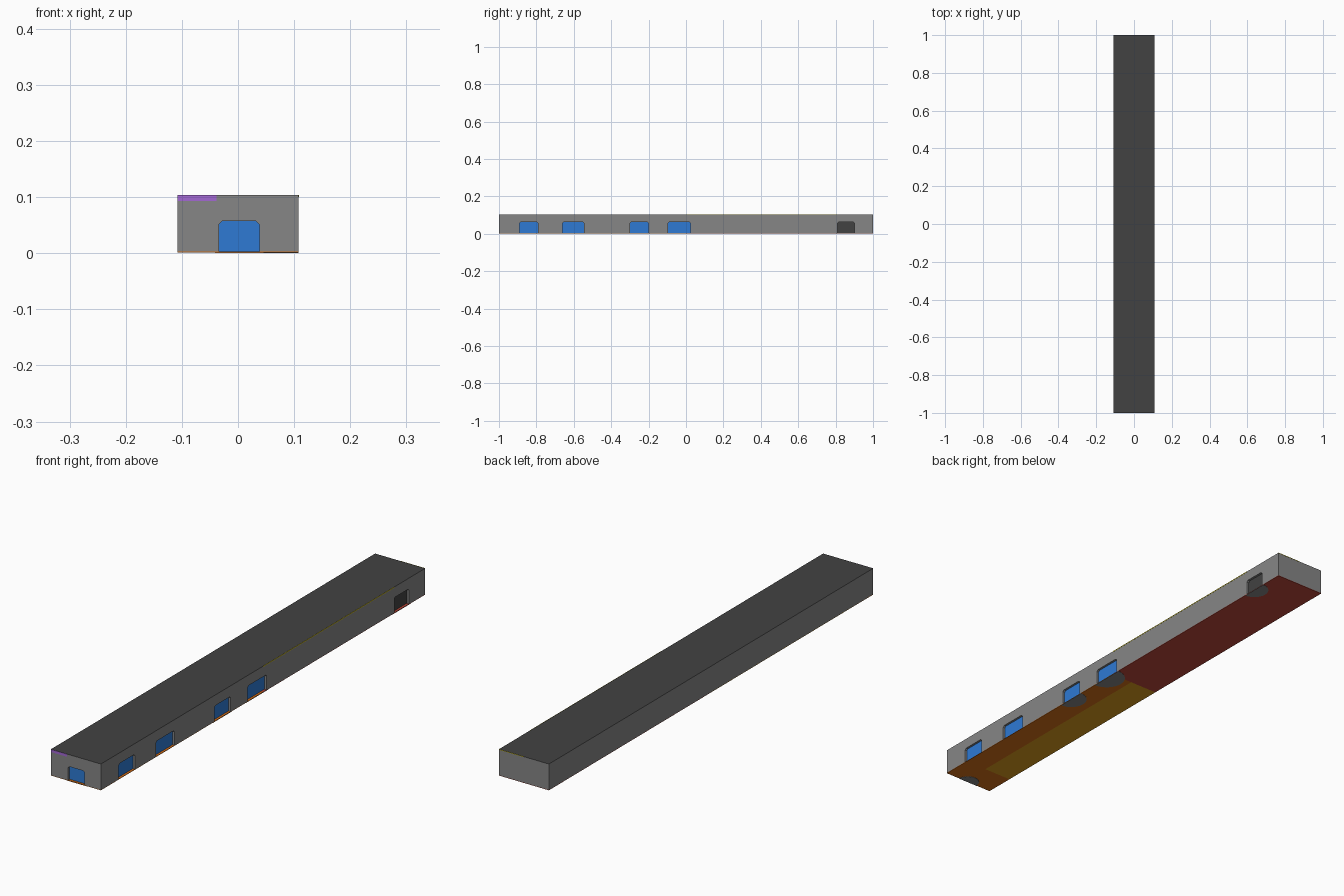
import bpy, bmesh, math
from mathutils import Matrix

if "Cube" in bpy.data.objects:
    bpy.data.objects.remove(bpy.data.objects["Cube"])

W, L, H, D = 0.108, 1.0, 0.1035, 0.012   # half width, half length, height, doorway depth
FLOOR = 0.003


def mat(name, r, g, b):
    def lin(c):
        c /= 255
        return c / 12.92 if c <= 0.04045 else ((c + 0.055) / 1.055) ** 2.4
    m = bpy.data.materials.new(name)
    m.diffuse_color = (lin(r), lin(g), lin(b), 1)
    m.use_nodes = True
    m.node_tree.nodes["Principled BSDF"].inputs["Base Color"].default_value = m.diffuse_color
    return m


GREY = mat("wall grey", 134, 134, 134)
DARK = mat("roof dark grey", 66, 66, 66)
BLUE = mat("door blue", 46, 122, 212)
RED = mat("floor red", 190, 72, 58)
ORANGE = mat("floor orange", 215, 112, 24)
YELLOW = mat("floor yellow", 222, 157, 28)
TRIM_YELLOW = mat("trim yellow", 205, 190, 40)
PURPLE = mat("trim purple", 163, 104, 212)


def prism(name, pts, vec, material, matrix=Matrix()):
    """Extrude a flat outline of 3D points along vec."""
    bm = bmesh.new()
    face = bm.faces.new([bm.verts.new(p) for p in pts])
    res = bmesh.ops.extrude_face_region(bm, geom=[face])
    verts = [v for v in res["geom"] if isinstance(v, bmesh.types.BMVert)]
    bmesh.ops.translate(bm, verts=verts, vec=vec)
    bm.transform(matrix)
    bmesh.ops.recalc_face_normals(bm, faces=bm.faces)
    me = bpy.data.meshes.new(name)
    bm.to_mesh(me)
    bm.free()
    ob = bpy.data.objects.new(name, me)
    bpy.context.collection.objects.link(ob)
    if material:
        me.materials.append(material)
    return ob


def box(name, x0, x1, y0, y1, z0, z1, material):
    return prism(name, [(x0, y0, z0), (x1, y0, z0), (x1, y1, z0), (x0, y1, z0)],
                 (0, 0, z1 - z0), material)


def door_outline(w, h, y, z0):
    """Door shape with clipped top corners, facing -y."""
    a, c = w / 2, 0.006
    return [(-a, y, z0), (a, y, z0), (a, y, h - c), (a - c, y, h),
            (c - a, y, h), (-a, y, h - c)]


# Main building block
walls = box("walls", -W, W, -L, L, FLOOR, H, GREY)

# Coloured floor zones
Z = (0.001, FLOOR)
box("rear_floor", -W, W, 0.0, L, *Z, RED)
box("front_floor", -W, W, -L, -0.88, *Z, ORANGE)
box("right_floor", 0.014, W, -0.88, 0.0, *Z, ORANGE)
box("left_floor", -W, 0.014, -0.88, 0.0, *Z, YELLOW)

# Doors: centre, width, height, colour, has a threshold disc
right_turn = Matrix.Rotation(math.pi / 2, 4, 'Z')
doors = [
    ("front_door", Matrix.Translation((0.002, -L, 0)), 0.072, 0.057, BLUE, True),
]
for i, (y0, y1, m, disc) in enumerate([(-0.89, -0.79, BLUE, False), (-0.66, -0.545, BLUE, False),
                                       (-0.30, -0.20, BLUE, True), (-0.095, 0.023, BLUE, True),
                                       (0.81, 0.90, DARK, True)]):
    place = Matrix.Translation((W, (y0 + y1) / 2, 0)) @ right_turn
    doors.append((f"side_door_{i + 1}", place, y1 - y0, 0.062, m, disc))

for name, place, w, h, m, disc in doors:
    # recessed doorway cut into the wall
    cutter = prism(name + "_cutter", door_outline(w, h, -0.01, -0.01), (0, D + 0.01, 0), None, place)
    mod = walls.modifiers.new(name, 'BOOLEAN')
    mod.operation = 'DIFFERENCE'
    mod.solver = 'EXACT'
    mod.object = cutter
    bpy.context.view_layer.objects.active = walls
    bpy.ops.object.modifier_apply(modifier=name)
    bpy.data.objects.remove(cutter)
    # door panel at the back of the recess
    prism(name, door_outline(w, h, D - 0.003, FLOOR), (0, 0.004, 0), m, place)
    # half disc on the underside
    if disc:
        r = w * 0.6
        arc = [(r * math.cos(math.pi * k / 16), r * math.sin(math.pi * k / 16), 0) for k in range(17)]
        prism(name + "_threshold", arc, (0, 0, 0.002), GREY, place)

# Dark roof: upward faces at the top of the block
walls.data.materials.clear()
walls.data.materials.append(GREY)
walls.data.materials.append(DARK)
for p in walls.data.polygons:
    p.material_index = 1 if p.normal.z > 0.9 and p.center.z > H - 0.002 else 0

# Thin coloured trims along the roof edge
T = 0.0005
box("front_trim", -W, -0.038, -L - T, -L + T, 0.093, H, PURPLE)
box("right_rear_trim", W - T, W + T, 0.0, 0.81, H - 0.003, H + T, TRIM_YELLOW)
box("back_trim", 0.0, W, L - T, L + T, H - 0.002, H + T, TRIM_YELLOW)
